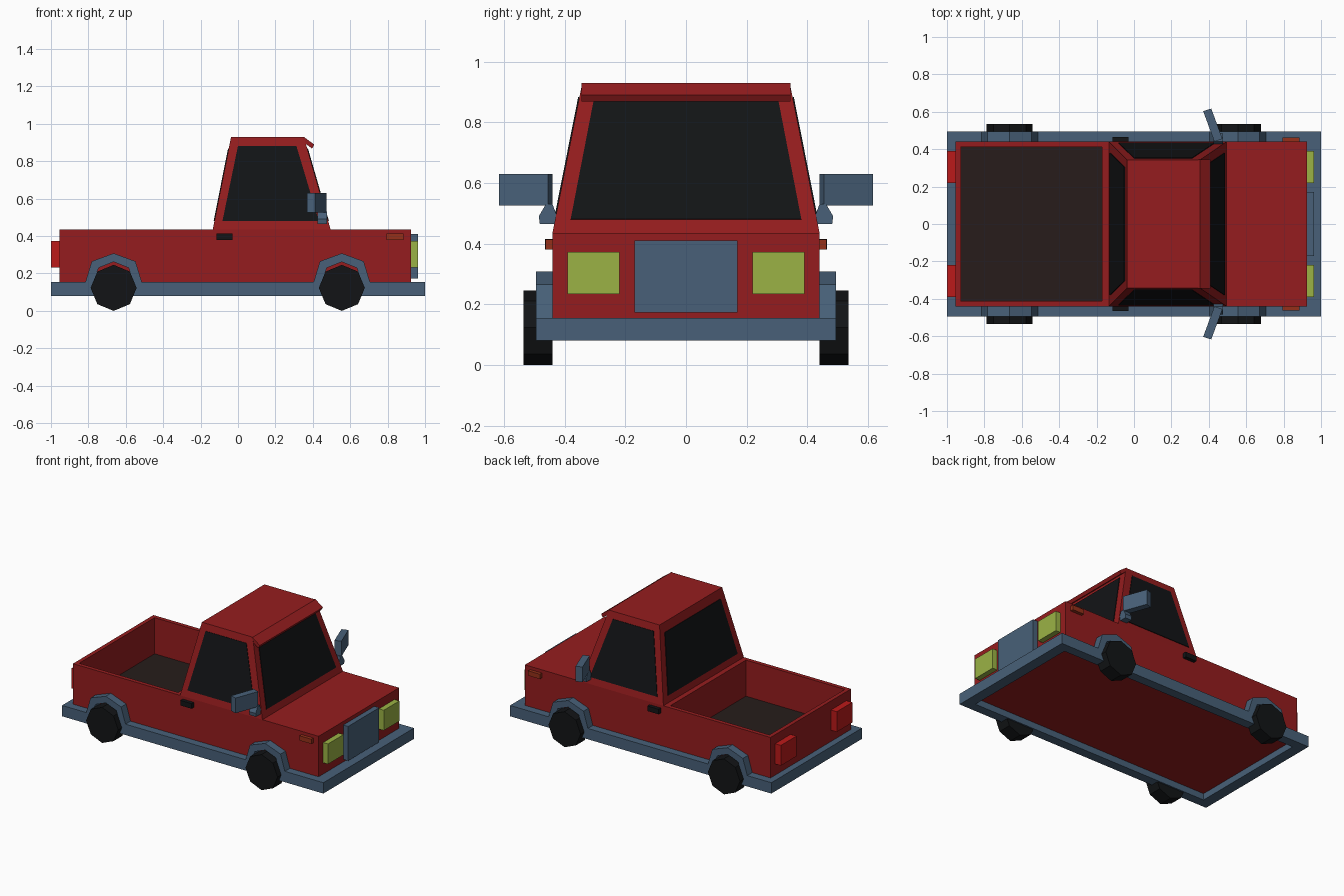
import bpy, bmesh, math
from mathutils import Vector

if "Cube" in bpy.data.objects:
    bpy.data.objects.remove(bpy.data.objects["Cube"])


def material(name, r, g, b):
    m = bpy.data.materials.new(name)
    m.diffuse_color = (r, g, b, 1)
    m.use_nodes = True
    m.node_tree.nodes["Principled BSDF"].inputs["Base Color"].default_value = m.diffuse_color
    return m


RED = material("red_paint", 0.30, 0.012, 0.013)
BLUE = material("blue_trim", 0.065, 0.118, 0.19)
BLACK = material("black", 0.006, 0.007, 0.008)
GREEN = material("headlight", 0.33, 0.45, 0.06)
TAIL = material("tail_light", 0.5, 0.01, 0.01)
ORANGE = material("indicator", 0.3, 0.03, 0.01)
FLOOR = material("bed_floor", 0.02, 0.012, 0.011)


def finish(name, bm, mat, mirror=False):
    bmesh.ops.recalc_face_normals(bm, faces=bm.faces)
    me = bpy.data.meshes.new(name)
    bm.to_mesh(me)
    bm.free()
    me.materials.append(mat)
    ob = bpy.data.objects.new(name, me)
    bpy.context.collection.objects.link(ob)
    if mirror:
        ob.modifiers.new("mirror", 'MIRROR').use_axis = (False, True, False)
    return ob


def loft(name, a, b, mat, mirror=False):
    """Solid between two matching outlines."""
    bm = bmesh.new()
    va, vb = [bm.verts.new(p) for p in a], [bm.verts.new(p) for p in b]
    bm.faces.new(va)
    bm.faces.new(vb)
    for i in range(len(a)):
        j = (i + 1) % len(a)
        bm.faces.new((va[i], va[j], vb[j], vb[i]))
    return finish(name, bm, mat, mirror)


def rect(x0, x1, y0, y1, z):
    return [(x0, y0, z), (x1, y0, z), (x1, y1, z), (x0, y1, z)]


def box(name, x, y, z, mat, mirror=False):
    return loft(name, rect(*x, *y, z[0]), rect(*x, *y, z[1]), mat, mirror)


def prism_y(name, pts, y0, y1, mat, mirror=False):
    return loft(name, [(x, y0, z) for x, z in pts], [(x, y1, z) for x, z in pts], mat, mirror)


def panel(name, quad, mat, mirror=False, t=0.004):
    """Thin sheet lying on a sloped quad."""
    q = [Vector(p) for p in quad]
    n = (q[1] - q[0]).cross(q[2] - q[0]).normalized() * t
    return loft(name, [p + n for p in q], [p - n for p in q], mat, mirror)


def hollow(name, x, y, z, thick, depth, mat, flip=False):
    """Box with a pocket sunk into the top."""
    bm = bmesh.new()
    lo = [bm.verts.new(p) for p in rect(*x, *y, z[0])]
    hi = [bm.verts.new(p) for p in rect(*x, *y, z[1])]
    ix, iy = (x[0] + thick, x[1] - thick), (y[0] + thick, y[1] - thick)
    rim = [bm.verts.new(p) for p in rect(*ix, *iy, z[1])]
    pit = [bm.verts.new(p) for p in rect(*ix, *iy, z[1] - depth)]
    bm.faces.new(lo)
    bm.faces.new(pit)
    for i in range(4):
        j = (i + 1) % 4
        for a, b in ((lo, hi), (hi, rim), (rim, pit)):
            bm.faces.new((a[i], a[j], b[j], b[i]))
    return finish(name, bm, mat)


# Lower body: bonnet block and open cargo bed
box("front_body", (-0.142, 0.925), (-0.44, 0.44), (0.125, 0.435), RED)
hollow("cargo_bed", (-0.955, -0.142), (-0.44, 0.44), (0.125, 0.435), 0.028, 0.255, RED)
box("bed_floor", (-0.926, -0.171), (-0.411, 0.411), (0.178, 0.186), FLOOR)

# Bumper frame ring around the base
for s, n in ((1, "front"), (-1, "rear")):
    box(n + "_bumper", sorted((s * 0.925, s * 1.0)), (-0.495, 0.495), (0.08, 0.155), BLUE)
box("side_skirt", (-0.93, 0.93), (0.43, 0.495), (0.08, 0.155), BLUE, True)

# Cabin
Z0, Z1 = 0.435, 0.93
loft("cabin", rect(-0.135, 0.495, -0.44, 0.44, Z0), rect(-0.037, 0.352, -0.342, 0.342, Z1), RED)


def cab(z):
    t = (z - Z0) / (Z1 - Z0)
    return -0.135 + 0.098 * t, 0.495 - 0.143 * t, 0.44 - 0.098 * t


# Windows on the sloped cabin faces
b0, f0, y0 = cab(0.48)
b1, f1, y1 = cab(0.868)
panel("windscreen", [(f0, -0.38, 0.48), (f0, 0.38, 0.48), (f1, 0.305, 0.868), (f1, -0.305, 0.868)], BLACK)
panel("rear_window", [(b0, -0.38, 0.48), (b0, 0.38, 0.48), (b1, 0.305, 0.868), (b1, -0.305, 0.868)], BLACK)
y1 = cab(0.882)[2]
panel("side_window", [(-0.083, y0, 0.48), (0.432, y0, 0.48), (0.312, y1, 0.882), (0.0, y1, 0.882)], BLACK, True)

# Sun visor above the windscreen
prism_y("visor", [(0.345, 0.93), (0.352, 0.93), (0.408, 0.889), (0.396, 0.868), (0.355, 0.898)],
        -0.345, 0.345, RED)

# Wheels and arches
ARCH = [(-0.152, 0.15), (-0.117, 0.265), (0, 0.308), (0.117, 0.265), (0.152, 0.15),
        (0.11, 0.15), (0.08, 0.23), (0, 0.262), (-0.08, 0.23), (-0.11, 0.15)]
for n, cx in (("front", 0.555), ("rear", -0.665)):
    ring = [(cx + 0.123 * math.sin(k * math.pi / 4), 0.123 + 0.123 * math.cos(k * math.pi / 4))
            for k in range(8)]
    prism_y(n + "_wheel", ring, 0.44, 0.535, BLACK, True)
    prism_y(n + "_wheel_arch", [(cx + x, z) for x, z in ARCH], 0.435, 0.495, BLUE, True)

# Lights, grille and door handles
box("grille", (0.92, 0.962), (-0.17, 0.17), (0.172, 0.41), BLUE)
box("headlight", (0.92, 0.962), (0.22, 0.39), (0.233, 0.373), GREEN, True)
box("tail_light", (-1.0, -0.95), (0.22, 0.39), (0.233, 0.373), TAIL, True)
box("indicator", (0.795, 0.885), (0.435, 0.463), (0.38, 0.413), ORANGE, True)
box("door_handle", (-0.115, -0.03), (0.435, 0.465), (0.38, 0.415), BLACK, True)

# Wing mirrors
head = [(0.37, 0.603), (0.413, 0.617), (0.473, 0.455), (0.43, 0.44)]
loft("mirror_head", [(x, y, 0.525) for x, y in head], [(x, y, 0.63) for x, y in head], BLUE, True)
arm = [(0.425, 0.465), (0.482, 0.465), (0.485, 0.49), (0.462, 0.53), (0.44, 0.53), (0.425, 0.49)]
loft("mirror_arm", [(0.425, y, z) for y, z in arm], [(0.475, y, z) for y, z in arm], BLUE, True)
